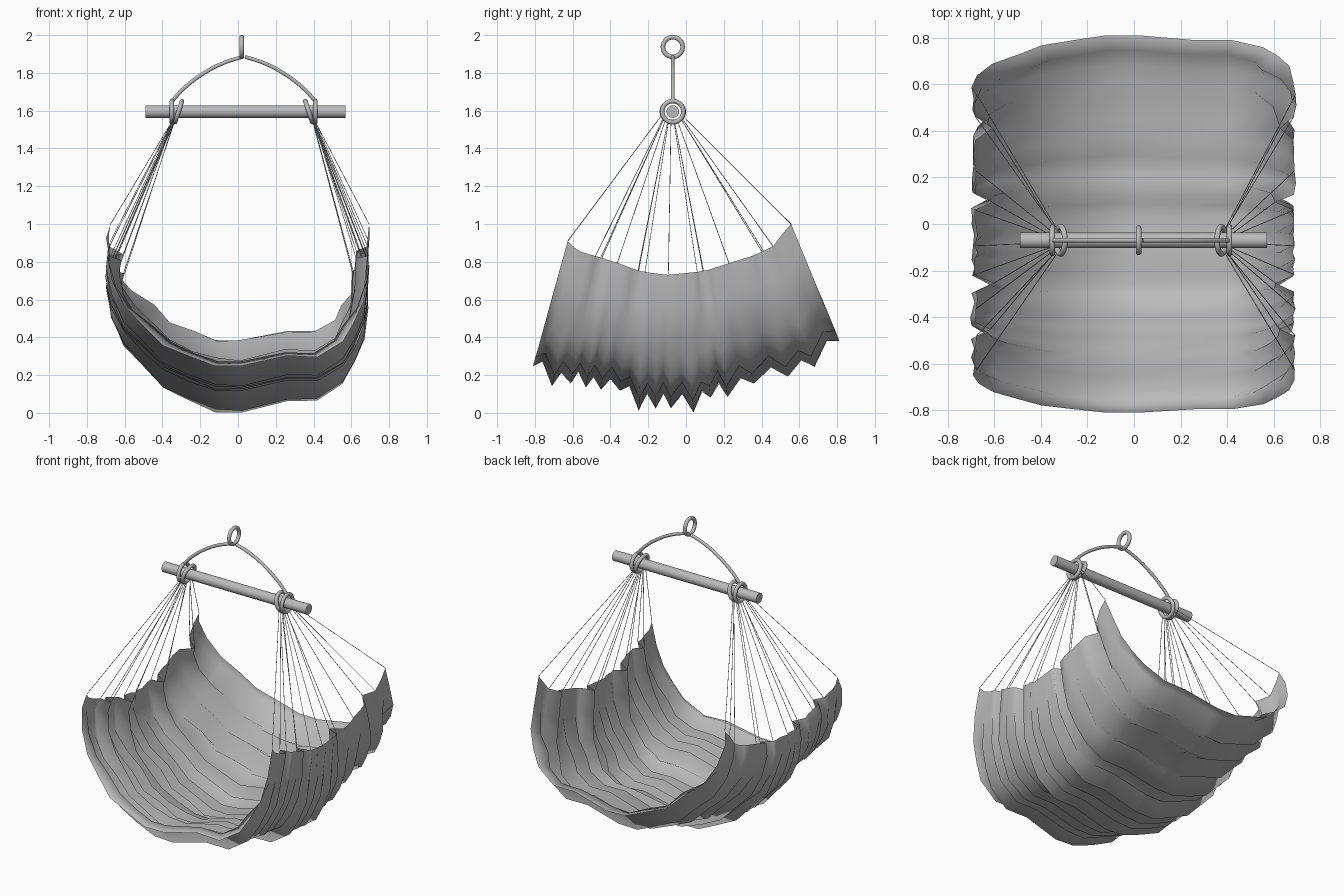
import bpy, bmesh, math, random
from mathutils import Vector

random.seed(4)
if "Cube" in bpy.data.objects:
    bpy.data.objects.remove(bpy.data.objects["Cube"])

grey = bpy.data.materials.new("plain grey")
grey.use_nodes = True
grey.diffuse_color = (0.5, 0.5, 0.5, 1)
grey.node_tree.nodes["Principled BSDF"].inputs["Base Color"].default_value = (0.5, 0.5, 0.5, 1)

CENTRE_X, BAR_Y, BAR_Z = 0.03, -0.07, 1.595


def finish(obj, name):
    obj.name = name
    obj.data.materials.append(grey)
    return obj


def smooth(obj, angle=40):
    bpy.ops.object.select_all(action='DESELECT')
    obj.select_set(True)
    bpy.context.view_layer.objects.active = obj
    bpy.ops.object.shade_smooth_by_angle(angle=math.radians(angle))


def lerp_table(table, v):
    for (a, fa), (b, fb) in zip(table, table[1:]):
        if v <= b:
            return fa + (fb - fa) * max(0, (v - a) / (b - a))
    return table[-1][1]


def ring(name, x, z, major, minor, tilt=0):
    bpy.ops.mesh.primitive_torus_add(
        major_radius=major, minor_radius=minor, major_segments=40, minor_segments=18,
        location=(x, BAR_Y, z), rotation=(0, math.pi / 2 + tilt, 0))
    smooth(finish(bpy.context.object, name))


def cord(name, paths, radius, resolution=1, kind='POLY'):
    curve = bpy.data.curves.new(name, 'CURVE')
    curve.dimensions = '3D'
    curve.bevel_depth = radius
    curve.bevel_resolution = resolution
    curve.use_fill_caps = True
    for path in paths:
        spline = curve.splines.new(kind)
        if kind == 'BEZIER':
            spline.bezier_points.add(len(path) - 1)
            for bp, p in zip(spline.bezier_points, path):
                bp.co = p
                bp.handle_left_type = bp.handle_right_type = 'AUTO'
        else:
            spline.points.add(len(path) - 1)
            for sp, p in zip(spline.points, path):
                sp.co = (*p, 1)
        spline.use_smooth = True
    obj = bpy.data.objects.new(name, curve)
    bpy.context.collection.objects.link(obj)
    finish(obj, name)


# Spreader bar, hanging ring and the two pairs of bar rings
bpy.ops.mesh.primitive_cylinder_add(vertices=32, radius=0.033, depth=1.06,
                                    location=(0.04, BAR_Y, BAR_Z), rotation=(0, math.pi / 2, 0))
smooth(finish(bpy.context.object, "spreader_bar"))
ring("hanging_ring", 0.02, 1.937, 0.052, 0.012)
for side, label in ((1, "left"), (-1, "right")):
    ring(label + "_outer_ring", CENTRE_X + side * 0.38, BAR_Z, 0.056, 0.012)
    ring(label + "_inner_ring", CENTRE_X + side * 0.345, BAR_Z, 0.058, 0.012, side * -0.32)

# Bowed hanger rope, one half on each side of the ring
halves = [[(CENTRE_X + s * x, BAR_Y, z) for x, z in
           ((0.38, 1.65), (0.32, 1.715), (0.2, 1.805), (0.1, 1.855), (0.007, 1.885))] for s in (1, -1)]
cord("hanger_rope", halves, 0.01, 5, 'BEZIER')

# Pleated fabric: outer pleat ridges (y, z) along the bottom and the rim height along y
ridges = [(-.81, .24), (-.71, .14), (-.61, .15), (-.53, .13), (-.45, .12), (-.35, .11),
          (-.25, .01), (-.16, .02), (-.08, .02), (.04, .00), (.13, .08), (.22, .08),
          (.36, .15), (.54, .19), (.68, .24), (.81, .38)]
rim = [(-.62, .91), (-.58, .86), (-.35, .79), (-.25, .75), (-.1, .73), (.1, .75),
       (.22, .79), (.38, .84), (.46, .88), (.55, 1.0)]
# Cross-section: x against depth from rim (0) to bottom (1)
section = [(-.685, 0), (-.7, .12), (-.675, .32), (-.61, .52), (-.5, .68), (-.4, .83), (-.26, .92),
           (-.12, 1), (.02, 1), (.26, .92), (.42, .92), (.56, .8), (.62, .65), (.67, .48),
           (.69, .25), (.695, 0)]
# Only these inner folds stay deep all the way up to the rim
deep_folds = (2, 5, 10, 13)

rows, tied_rows = [], []
for i, (y, z) in enumerate(ridges):
    if i % 2 == 0 or i == len(ridges) - 1:
        tied_rows.append(len(rows))
    rows.append((y, z, 0, 1))
    if i + 1 < len(ridges):
        y2, z2 = ridges[i + 1]
        if i in deep_folds:
            tied_rows.append(len(rows))
        rows.append(((y + y2) / 2, (z + z2) / 2, random.uniform(0.07, 0.095),
                     1 if i in deep_folds else 0.08))

bm = bmesh.new()
grid = []
for y, z, inset, rim_share in rows:
    rim_y = -0.035 + 0.73 * y
    rim_z = lerp_table(rim, rim_y)
    pts = [Vector((x, y * t + rim_y * (1 - t), z * t + rim_z * (1 - t))) for x, t in section]
    line = []
    for k, p in enumerate(pts):
        along = pts[min(k + 1, len(pts) - 1)] - pts[max(k - 1, 0)]
        inward = Vector((-along.z, 0, along.x)).normalized()
        wobble = random.uniform(-0.01, 0.01) if inset else random.uniform(0, 0.01)
        share = lerp_table([(0.2, rim_share), (0.66, 1)], section[k][1])
        line.append(bm.verts.new(p + inward * (inset * share + wobble)))
    grid.append(line)
for a, b in zip(grid, grid[1:]):
    for k in range(len(section) - 1):
        bm.faces.new((a[k], a[k + 1], b[k + 1], b[k]))
bmesh.ops.reverse_faces(bm, faces=bm.faces)
ends = [[grid[r][k].co.copy() for r in tied_rows] for k in (0, -1)]
mesh = bpy.data.meshes.new("fabric_seat")
bm.to_mesh(mesh)
bm.free()
fabric = bpy.data.objects.new("fabric_seat", mesh)
bpy.context.collection.objects.link(fabric)
smooth(finish(fabric, "fabric_seat"), 180)

# Thin suspension cords fanning from the bar rings to the pleats
for side, label, tips in ((-1, "right", ends[0]), (1, "left", ends[1])):
    fan = []
    for tip in tips:
        start = (CENTRE_X + side * 0.365, BAR_Y + tip.y * 0.1, BAR_Z - 0.055 + abs(tip.y) * 0.05)
        fan.append([start, tuple(tip)])
    cord(label + "_suspension_cords", fan, 0.0017)
